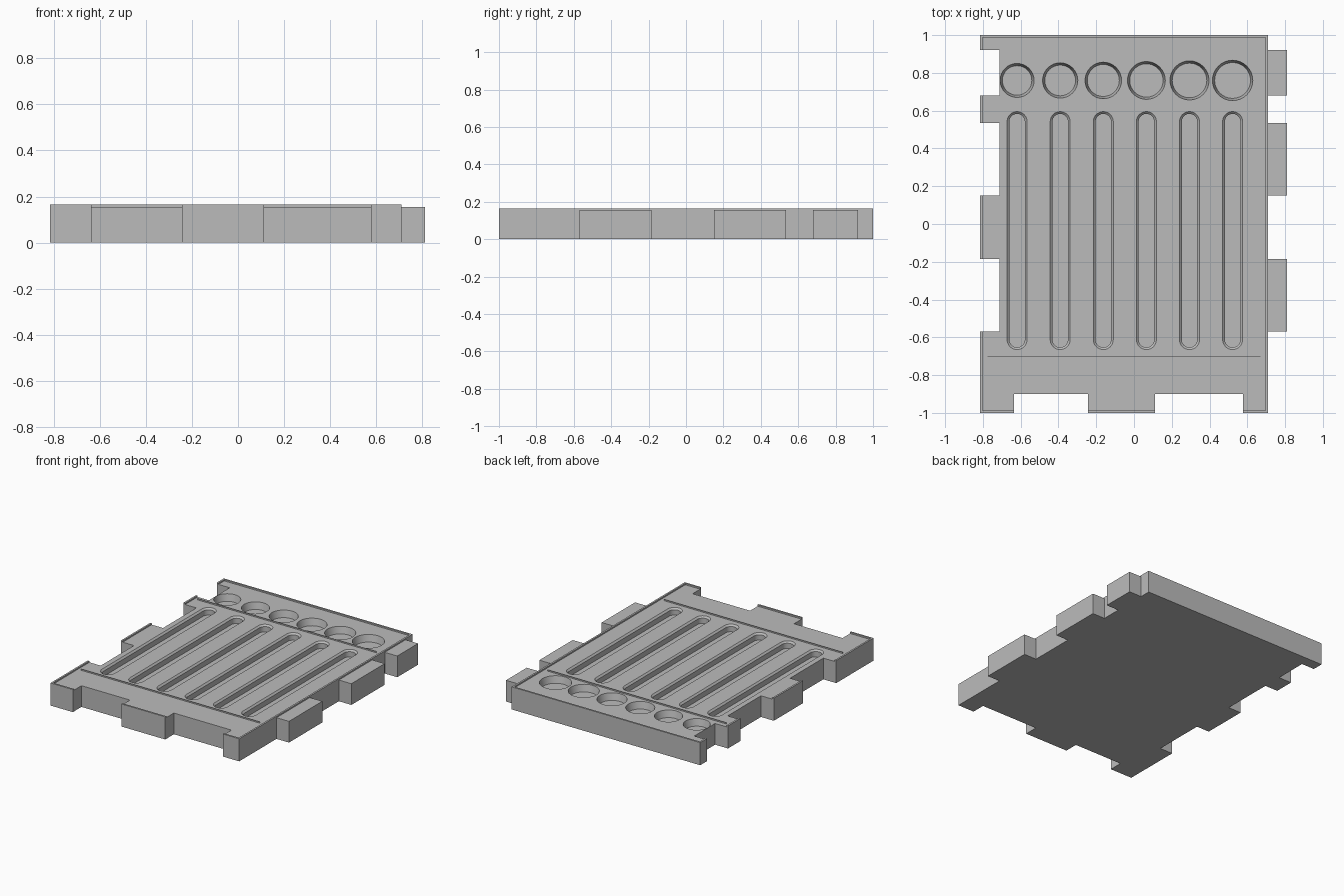
import bpy, bmesh, math

cube = bpy.data.objects.get("Cube")
if cube:
    bpy.data.objects.remove(cube, do_unlink=True)

grey = bpy.data.materials.new("plain grey")
grey.use_nodes = True
grey.diffuse_color = (0.5, 0.5, 0.5, 1)
grey.node_tree.nodes["Principled BSDF"].inputs["Base Color"].default_value = (0.5, 0.5, 0.5, 1)

TOP, RIM_TOP, RIM = 0.155, 0.165, 0.013
LEFT, RIGHT, FRONT, BACK = -0.815, 0.71, -1.0, 1.0
NOTCH_X, NOTCH_Y, TAB_X = -0.711, -0.9, 0.811
SIDE_TABS = [(-0.57, -0.185), (0.15, 0.535), (0.68, 0.92)]
FRONT_NOTCHES = [(-0.635, -0.243), (0.112, 0.577)]


def finish(name, bm):
    bmesh.ops.recalc_face_normals(bm, faces=bm.faces)
    mesh = bpy.data.meshes.new(name)
    bm.to_mesh(mesh)
    bm.free()
    mesh.materials.append(grey)
    obj = bpy.data.objects.new(name, mesh)
    bpy.context.collection.objects.link(obj)
    return obj


def loft(bm, rings):
    """Skin a stack of equal-length rings and cap both ends."""
    loops = [[bm.verts.new(p) for p in ring] for ring in rings]
    for a, b in zip(loops, loops[1:]):
        for i in range(len(a)):
            j = (i + 1) % len(a)
            bm.faces.new((a[i], a[j], b[j], b[i]))
    bm.faces.new(loops[0])
    bm.faces.new(loops[-1])


def box(bm, x0, x1, y0, y1, z0, z1):
    loft(bm, [[(x0, y0, z), (x1, y0, z), (x1, y1, z), (x0, y1, z)] for z in (z0, z1)])


def stadium(x, y0, y1, r, z, n=16):
    """Round-ended loop; a circle when y0 equals y1."""
    pts = []
    for start, y in ((0, y1), (math.pi, y0)):
        for i in range(n + (y0 != y1)):
            a = start + math.pi * i / n
            pts.append((x + r * math.cos(a), y + r * math.sin(a), z))
    return pts


# Interlocking base plate: front notches, right tabs, left notches
outline = [(LEFT, FRONT)]
for a, b in FRONT_NOTCHES:
    outline += [(a, FRONT), (a, NOTCH_Y), (b, NOTCH_Y), (b, FRONT)]
outline.append((RIGHT, FRONT))
for a, b in SIDE_TABS:
    outline += [(RIGHT, a), (TAB_X, a), (TAB_X, b), (RIGHT, b)]
outline += [(RIGHT, BACK), (LEFT, BACK)]
for a, b in reversed(SIDE_TABS):
    outline += [(LEFT, b), (NOTCH_X, b), (NOTCH_X, a), (LEFT, a)]
bm = bmesh.new()
loft(bm, [[(x, y, z) for x, y in outline] for z in (0, TOP)])
plate = finish("base_plate", bm)

# Row of cups and slots cut into the top
bm = bmesh.new()
for i in range(6):
    x = -0.619 + 0.2282 * i
    r = 0.09 + 0.0034 * i
    loft(bm, [stadium(x, 0.76, 0.76, rr, z)
              for rr, z in ((r, 0.2), (r, TOP), (r - 0.012, 0.105))])
    loft(bm, [stadium(x, -0.612, 0.542, rr, z)
              for rr, z in ((0.053, 0.2), (0.053, TOP), (0.041, 0.143), (0.041, 0.105))])
cutter = finish("recess_cutter", bm)
cutter.hide_render = True

cut = plate.modifiers.new("recesses", "BOOLEAN")
cut.operation, cut.solver, cut.object = "DIFFERENCE", "EXACT", cutter
bpy.context.view_layer.objects.active = plate
plate.select_set(True)
bpy.ops.object.modifier_apply(modifier=cut.name)
bpy.data.objects.remove(cutter, do_unlink=True)
bpy.ops.object.shade_smooth_by_angle(angle=math.radians(25))


def gaps(lo, hi, cuts):
    """Spans left between lo and hi once the cuts are taken out."""
    edges = [lo] + [v for c in cuts for v in c] + [hi]
    return list(zip(edges[::2], edges[1::2]))


# Thin raised rim around the plate, broken at the notches
bm = bmesh.new()
box(bm, LEFT, RIGHT, BACK - RIM, BACK, TOP, RIM_TOP)
box(bm, RIGHT - RIM, RIGHT, FRONT, BACK - RIM, TOP, RIM_TOP)
for a, b in gaps(FRONT, BACK - RIM, SIDE_TABS):
    box(bm, LEFT, LEFT + RIM, a, b, TOP, RIM_TOP)
for a, b in gaps(LEFT + RIM, RIGHT - RIM, FRONT_NOTCHES):
    box(bm, a, b, FRONT, FRONT + RIM, TOP, RIM_TOP)
finish("raised_rim", bm)

# Very thin divider fins above and below the slots
for name, y in (("back_divider", 0.643), ("front_divider", -0.703)):
    bm = bmesh.new()
    box(bm, -0.775, 0.67, y - 0.001, y + 0.001, TOP, RIM_TOP)
    finish(name, bm)
